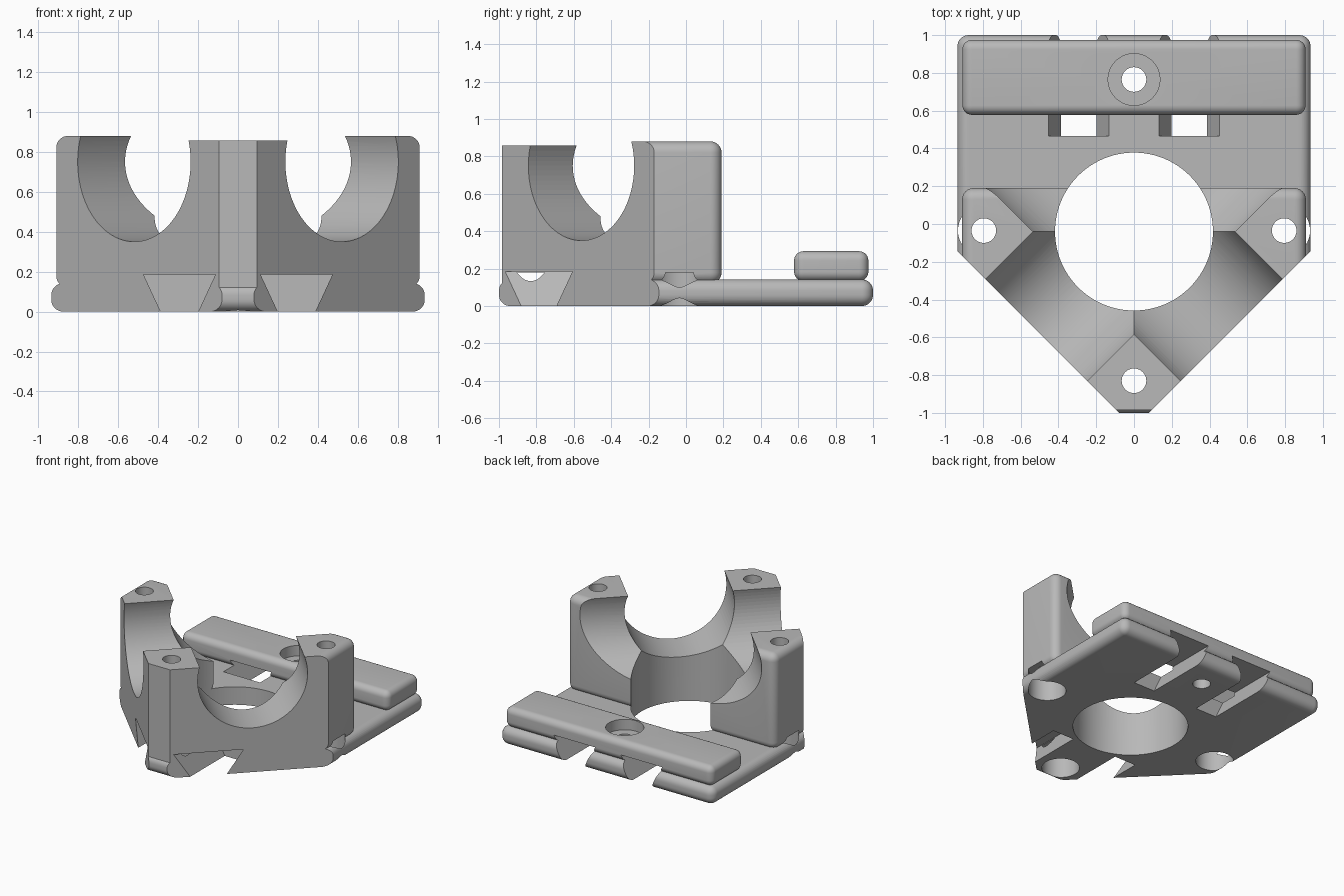
import bpy, bmesh
from math import radians
from mathutils import Matrix, Vector

old = bpy.data.objects.get("Cube")
if old:
    bpy.data.objects.remove(old, do_unlink=True)

grey = bpy.data.materials.new("plain_grey")
grey.use_nodes = True
colour = (0.48, 0.48, 0.48, 1)
grey.diffuse_color = colour
grey.node_tree.nodes["Principled BSDF"].inputs["Base Color"].default_value = colour


def finish(name, bm):
    bmesh.ops.recalc_face_normals(bm, faces=bm.faces)
    mesh = bpy.data.meshes.new(name)
    bm.to_mesh(mesh)
    bm.free()
    mesh.materials.append(grey)
    ob = bpy.data.objects.new(name, mesh)
    bpy.context.collection.objects.link(ob)
    return ob


def box(name, lo, hi, round_edge=0, turn=0):
    lo, hi = Vector(lo), Vector(hi)
    bm = bmesh.new()
    bmesh.ops.create_cube(bm, size=1, matrix=Matrix.Translation((lo + hi) / 2) @ Matrix.Diagonal((hi - lo).to_4d()))
    if round_edge:
        bmesh.ops.bevel(bm, geom=bm.edges[:], offset=round_edge, segments=8, profile=0.5, affect='EDGES')
    bm.transform(Matrix.Rotation(radians(turn), 4, 'Z'))
    return finish(name, bm)


def cylinder(name, centre, radius, length, rotation=Matrix()):
    bm = bmesh.new()
    bmesh.ops.create_cone(bm, cap_ends=True, segments=96, radius1=radius, radius2=radius,
                          depth=length, matrix=Matrix.Translation(centre) @ rotation)
    return finish(name, bm)


def upright(name, x, y, radius, z0, z1):
    return cylinder(name, (x, y, (z0 + z1) / 2), radius, z1 - z0)


def dovetail(name, x, y0, y1):
    # trapezoid channel, narrow at the bottom
    bm = bmesh.new()
    profile = [(-0.085, -0.02), (0.085, -0.02), (0.18, 0.185), (-0.18, 0.185)]
    face = bm.faces.new([bm.verts.new((x + px, y0, z)) for px, z in profile])
    out = bmesh.ops.extrude_face_region(bm, geom=[face])
    moved = [v for v in out["geom"] if isinstance(v, bmesh.types.BMVert)]
    bmesh.ops.translate(bm, vec=(0, y1 - y0, 0), verts=moved)
    return finish(name, bm)


def combine(target, tool, operation='DIFFERENCE'):
    tool.hide_render = True
    mod = target.modifiers.new("shape", 'BOOLEAN')
    mod.operation, mod.solver, mod.object = operation, 'EXACT', tool
    bpy.context.view_layer.objects.active = target
    bpy.ops.object.modifier_apply(modifier=mod.name)
    bpy.data.objects.remove(tool, do_unlink=True)


# rounded plate, tall housing and rear clamp bar
mount = box("bearing_mount", (-0.935, -1, 0), (0.935, 1, 0.142), 0.06)
housing = box("housing", (-0.91, -1.5, 0.12), (0.91, 0.19, 0.88), 0.06)
combine(housing, box("front_trim", (-2, -2, -1), (2, -0.985, 2)))
combine(housing, box("post_trim", (-0.3, -1.2, 0.857), (0.3, -0.55, 1.2)))
combine(mount, housing, 'UNION')
combine(mount, box("clamp_bar", (-0.908, 0.578, 0.133), (0.908, 0.975, 0.293), 0.05), 'UNION')

# diagonal front faces and the two crossing bores
for side in (-1, 1):
    inner = 1.08 / 2 ** 0.5
    if side > 0:
        combine(mount, box("face_cut", (inner, -2, -1), (3, 2, 2), turn=-45))
    else:
        combine(mount, box("face_cut", (-3, -2, -1), (-inner, 2, 2), turn=45))
    tilt = Matrix.Rotation(radians(45 * side), 4, 'Z') @ Matrix.Rotation(radians(90), 4, 'X')
    combine(mount, cylinder("bore", (0, -0.04, 0.75), 0.4, 4, tilt))

# central opening
combine(mount, upright("opening", 0, -0.04, 0.418, -1, 2))

# screw holes with recesses underneath
for x, y in ((-0.795, -0.035), (0.795, -0.035), (0, -0.83)):
    combine(mount, upright("screw_hole", x, y, 0.065, -1, 2))
    combine(mount, upright("screw_recess", x, y, 0.137, -1, 0.178))

# bar hole, recessed from above
combine(mount, upright("bar_hole", 0, 0.765, 0.065, -1, 2))
combine(mount, upright("bar_recess", 0, 0.765, 0.137, 0.21, 2))

# dovetail channels front and back
for x in (-0.293, 0.293):
    combine(mount, dovetail("rear_channel", x, 0.465, 1.2))
    combine(mount, dovetail("front_channel", x, -1.2, -0.45))

bpy.ops.object.select_all(action='DESELECT')
mount.select_set(True)
bpy.context.view_layer.objects.active = mount
bpy.ops.object.shade_smooth_by_angle(angle=radians(30))
